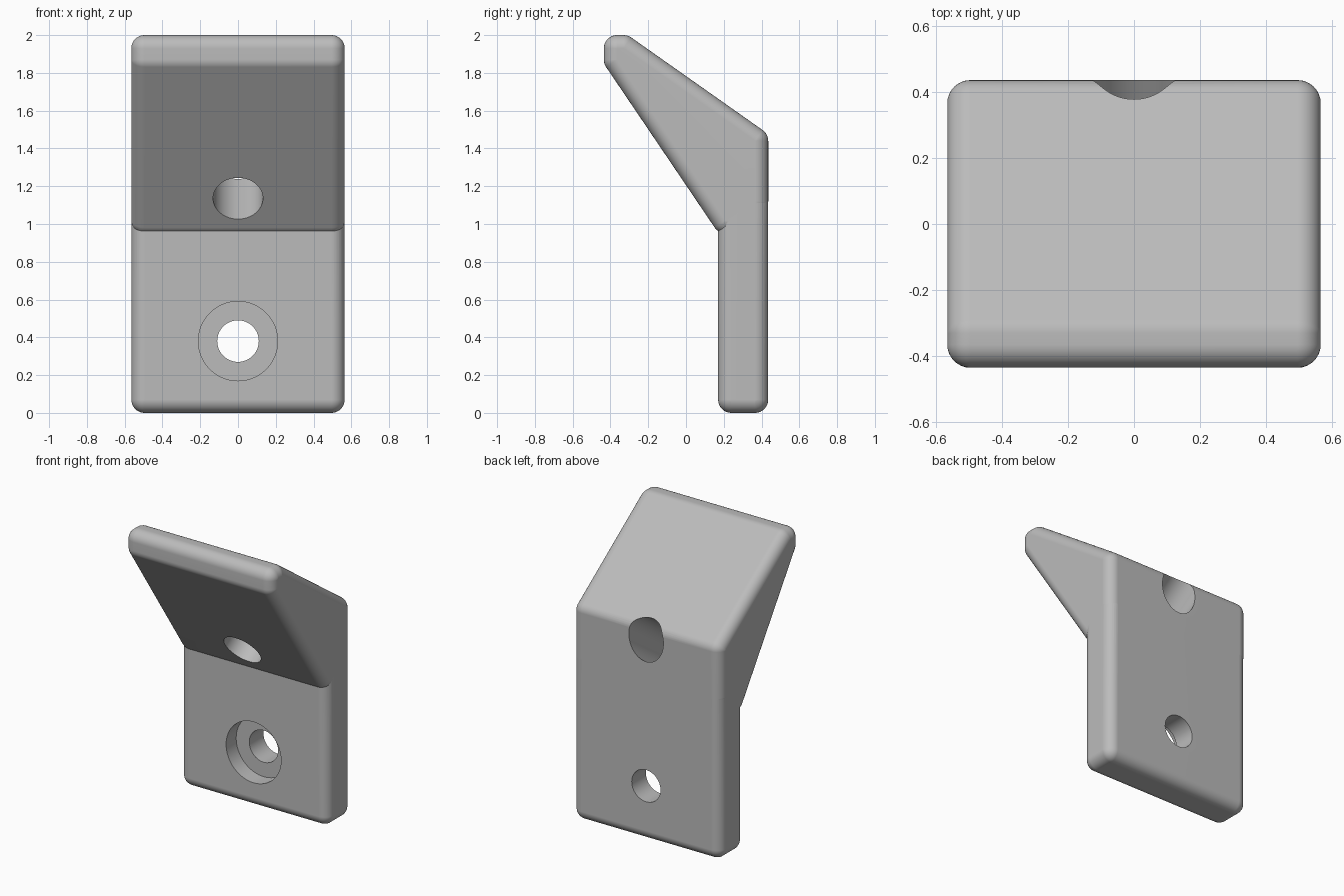
import bpy, bmesh, math
from mathutils import Vector, Matrix

cube = bpy.data.objects.get("Cube")
if cube:
    bpy.data.objects.remove(cube, do_unlink=True)

RADIUS = 0.07
HALF_WIDTH = 0.565

grey = bpy.data.materials.new("light_grey")
grey.use_nodes = True
colour = (0.5, 0.5, 0.5, 1)
grey.diffuse_color = colour
grey.node_tree.nodes["Principled BSDF"].inputs["Base Color"].default_value = colour


def add_object(name, bm):
    bmesh.ops.recalc_face_normals(bm, faces=bm.faces)
    mesh = bpy.data.meshes.new(name)
    bm.to_mesh(mesh)
    bm.free()
    mesh.materials.append(grey)
    obj = bpy.data.objects.new(name, mesh)
    bpy.context.collection.objects.link(obj)
    return obj


def rounded_prism(name, centres, half_width):
    """Hull around balls placed at the (y, z) profile corners on both sides."""
    bm = bmesh.new()
    pole_to_x = Matrix.Rotation(math.pi / 2, 4, 'Y')
    for y, z in centres:
        for x in (RADIUS - half_width, half_width - RADIUS):
            bmesh.ops.create_uvsphere(bm, u_segments=32, v_segments=16, radius=RADIUS,
                                      matrix=Matrix.Translation((x, y, z)) @ pole_to_x)
    hull = bmesh.ops.convex_hull(bm, input=bm.verts)
    spare = {v for v in hull["geom_interior"] if isinstance(v, bmesh.types.BMVert)}
    bmesh.ops.delete(bm, geom=list(spare), context='VERTS')
    # Drop any ball faces left inside the hull
    keep = {f for f in hull["geom"] if isinstance(f, bmesh.types.BMFace) and f.is_valid}
    bmesh.ops.delete(bm, geom=[f for f in bm.faces if f not in keep], context='FACES')
    bmesh.ops.dissolve_limit(bm, angle_limit=0.005, verts=bm.verts, edges=bm.edges)
    return add_object(name, bm)


def drill(name, centre, direction, radius, length):
    bm = bmesh.new()
    turn = Vector(direction).to_track_quat('Z', 'Y').to_matrix().to_4x4()
    bmesh.ops.create_cone(bm, cap_ends=True, segments=64, radius1=radius, radius2=radius,
                          depth=length, matrix=Matrix.Translation(centre) @ turn)
    return add_object(name, bm)


def boolean(obj, tool, operation):
    mod = obj.modifiers.new(tool.name, 'BOOLEAN')
    mod.object, mod.operation, mod.solver = tool, operation, 'EXACT'
    bpy.context.view_layer.objects.active = obj
    bpy.ops.object.modifier_apply(modifier=mod.name)
    bpy.data.objects.remove(tool, do_unlink=True)


# Upright mounting plate and overhanging wedge
bracket = rounded_prism("bracket", [(0.24, 0.07), (0.365, 0.07),
                                    (0.24, 1.38), (0.365, 1.38)], HALF_WIDTH - 0.0005)
wedge = rounded_prism("wedge", [(0.21, 1.02), (0.3655, 1.12), (0.3655, 1.44),
                                (-0.33, 1.93), (-0.365, 1.93), (-0.365, 1.87)], HALF_WIDTH)
boolean(bracket, wedge, 'UNION')

# Screw hole with counterbore, and tilted driver hole through the wedge
boolean(bracket, drill("screw_hole", (0, 0.3, 0.38), (0, 1, 0), 0.11, 0.6), 'DIFFERENCE')
boolean(bracket, drill("counterbore", (0, 0.13, 0.38), (0, 1, 0), 0.21, 0.3), 'DIFFERENCE')
boolean(bracket, drill("driver_hole", (0, 0.047, 1.135), (0, 0.83, 0.56), 0.132, 1.8), 'DIFFERENCE')

# Smooth rounded edges, crisp hole rims and crease
bpy.ops.object.select_all(action='DESELECT')
bracket.select_set(True)
bpy.context.view_layer.objects.active = bracket
bpy.ops.object.shade_smooth_by_angle(angle=math.radians(30))
weighted = bracket.modifiers.new("weighted_normals", 'WEIGHTED_NORMAL')
weighted.keep_sharp = True
